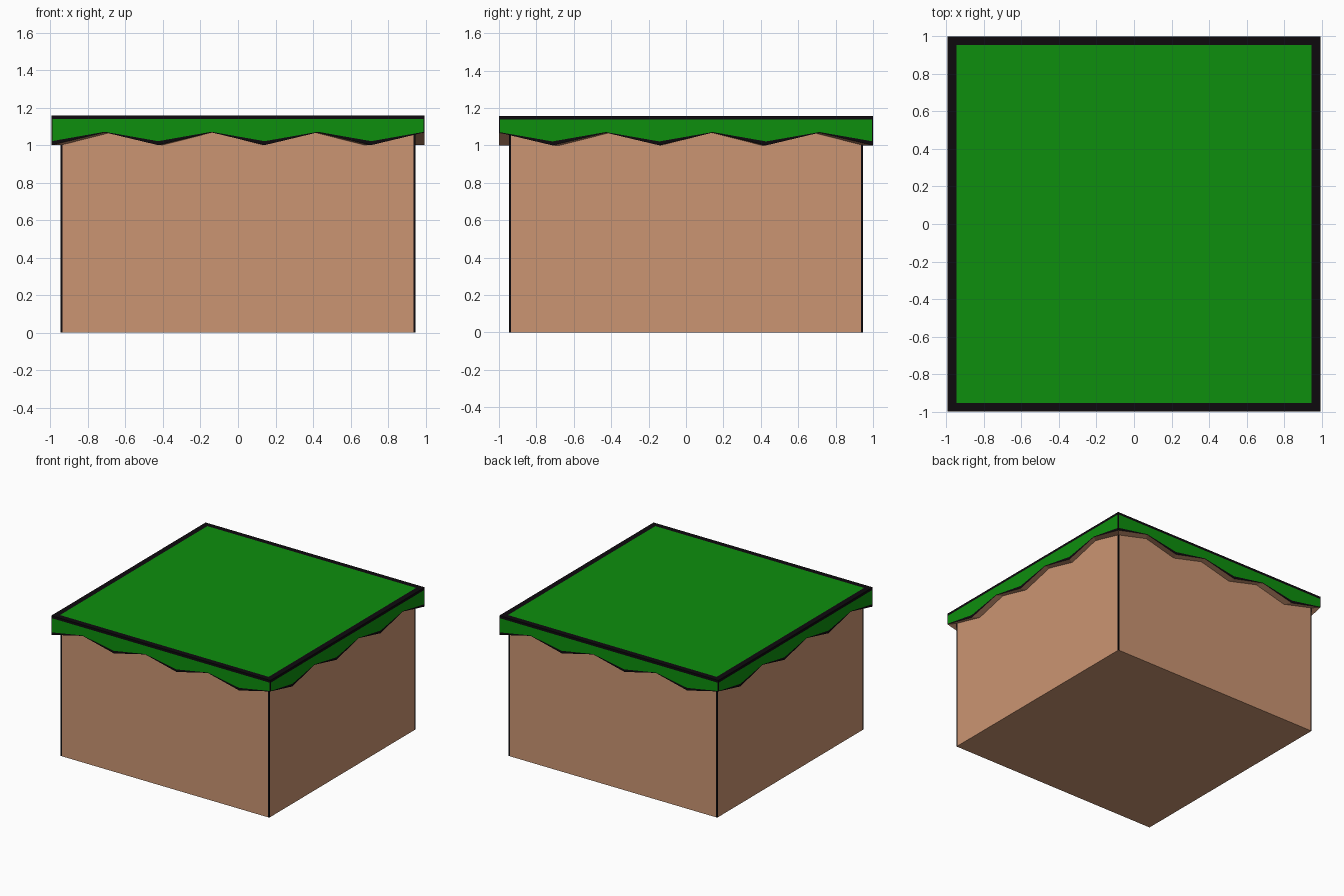
import bpy
import bmesh

cube = bpy.data.objects.get("Cube")
if cube:
    bpy.data.objects.remove(cube, do_unlink=True)


def material(name, rgb):
    mat = bpy.data.materials.new(name)
    mat.use_nodes = True
    mat.diffuse_color = (*rgb, 1)
    mat.node_tree.nodes["Principled BSDF"].inputs["Base Color"].default_value = (*rgb, 1)
    return mat


MATERIALS = [material("earth_tan", (0.60, 0.30, 0.17)),
             material("grass_green", (0.004, 0.275, 0.004)),
             material("outline_black", (0.004, 0.003, 0.004))]
TAN, GREEN, BLACK = range(3)
CORNERS = [(-1, -1), (1, -1), (1, 1), (-1, 1)]


def wave(u):
    """Triangle wave: 0 at even u, 1 at odd u."""
    return 1 - abs(1 - u % 2)


def perimeter(stops):
    """Points around a unit square, each with its tooth height and a near-corner flag."""
    points = []
    for k, (ax, ay) in enumerate(CORNERS):
        bx, by = CORNERS[(k + 1) % 4]
        for i, t in enumerate(stops):
            tooth = wave(7 * (1 - t if k % 2 else t))
            edge = i == 0 or i == len(stops) - 1
            points.append((ax + (bx - ax) * t, ay + (by - ay) * t, tooth, edge))
    return points


def shell(name, points, rings, colours, caps):
    """Bridge rings (half_x, half_y, height function); colours holds one (face, corner) pair per band."""
    bm = bmesh.new()
    loops = [[bm.verts.new((x * hx, y * hy, height(tooth))) for x, y, tooth, _ in points]
             for hx, hy, height in rings]
    count = len(points)
    for low, high, (plain, corner) in zip(loops, loops[1:], colours):
        for i in range(count):
            j = (i + 1) % count
            face = bm.faces.new((low[i], low[j], high[j], high[i]))
            face.material_index = corner if points[i][3] else plain
    if caps[0] is not None:
        bm.faces.new(loops[0][::-1]).material_index = caps[0]
    bm.faces.new(loops[-1]).material_index = caps[1]
    mesh = bpy.data.meshes.new(name)
    bm.to_mesh(mesh)
    bm.free()
    for mat in MATERIALS:
        mesh.materials.append(mat)
    obj = bpy.data.objects.new(name, mesh)
    bpy.context.collection.objects.link(obj)
    return obj


# Earth block with thin black corner lines
BODY = 0.947
shell("earth_block", perimeter([0, 0.006, 0.994]),
      [(BODY, BODY, lambda h: 0), (BODY, BODY, lambda h: 1.12)],
      [(TAN, BLACK)], (TAN, TAN))

# Grass cap: underside, dark hem, green side, dark rim, dark border, green top
HX, HY = 0.994, 1.0


def hem(h):
    return 1.0 + 0.068 * h


shell("grass_cap", perimeter([0, 0.003] + [i / 7 for i in range(1, 7)] + [0.997]),
      [(BODY - 0.01, BODY - 0.01, hem),
       (HX, HY, hem),
       (HX, HY, lambda h: hem(h) + 0.003 + 0.018 * (1 - h)),
       (HX, HY, lambda h: 1.138),
       (HX, HY, lambda h: 1.158),
       (BODY, 0.955, lambda h: 1.158)],
      [(TAN, TAN), (BLACK, BLACK), (GREEN, BLACK), (BLACK, BLACK), (BLACK, BLACK)],
      (None, GREEN))
